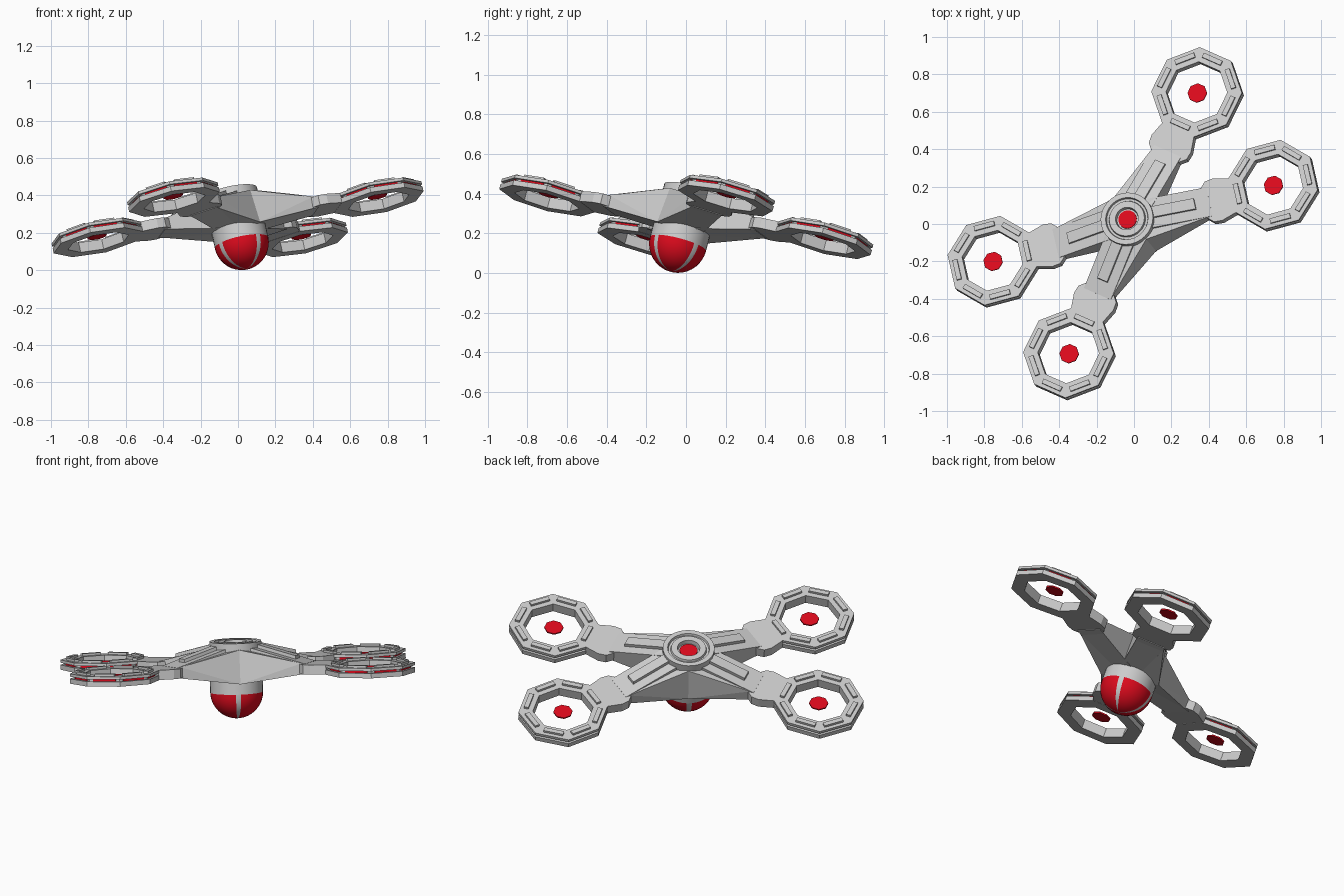
import bpy, bmesh, math
from mathutils import Matrix, Vector

if "Cube" in bpy.data.objects:
    bpy.data.objects.remove(bpy.data.objects["Cube"])

red = bpy.data.materials.new("red")
red.diffuse_color = (0.72, 0.003, 0.012, 1)
red.use_nodes = True
red.node_tree.nodes["Principled BSDF"].inputs["Base Color"].default_value = red.diffuse_color
grey = bpy.data.materials.new("grey")
grey.diffuse_color = (0.6, 0.6, 0.6, 1)
grey.use_nodes = True
grey.node_tree.nodes["Principled BSDF"].inputs["Base Color"].default_value = grey.diffuse_color

# The whole craft is banked: heading 39.5 deg, roll 18.6 deg
CRAFT = (Matrix.Translation((-0.003, 0.002, 0.285))
         @ Matrix.Rotation(math.radians(39.5), 4, 'Z')
         @ Matrix.Rotation(math.radians(-18.6), 4, 'X'))
HUB = Matrix.Translation((-0.01, 0, 0))
ARM_ANGLES = [math.radians(a) for a in (-25.5, 25.5, 154.5, 205.5)]
REACH = 0.784


def finish(name, bm, matrix, mats=(), smooth=False):
    bmesh.ops.remove_doubles(bm, verts=bm.verts, dist=1e-5)
    bmesh.ops.recalc_face_normals(bm, faces=bm.faces)
    me = bpy.data.meshes.new(name)
    bm.to_mesh(me)
    bm.free()
    ob = bpy.data.objects.new(name, me)
    bpy.context.collection.objects.link(ob)
    ob.matrix_world = CRAFT @ matrix
    for m in mats:
        me.materials.append(m)
    if smooth:
        bpy.ops.object.select_all(action='DESELECT')
        ob.select_set(True)
        bpy.context.view_layer.objects.active = ob
        bpy.ops.object.shade_smooth_by_angle(angle=math.radians(35))
    return ob


def lathe(name, profile, n, matrix=Matrix(), closed=False, pick=None, mats=(), smooth=False):
    """Revolve (r, z) points; pick(ring segment, side) gives the material slot."""
    bm = bmesh.new()
    step = 2 * math.pi / n
    rows = [[bm.verts.new((r * math.cos((i + 0.5) * step), r * math.sin((i + 0.5) * step), z))
             for i in range(n)] for r, z in profile]
    count = len(rows) if closed else len(rows) - 1
    for k in range(count):
        a, b = rows[k], rows[(k + 1) % len(rows)]
        for i in range(n):
            j = (i + 1) % n
            f = bm.faces.new((a[i], a[j], b[j], b[i]))
            f.material_index = pick(k, i) if pick else 0
    bmesh.ops.dissolve_degenerate(bm, dist=1e-5, edges=bm.edges)
    return finish(name, bm, matrix, mats, smooth)


def prism(name, outline, offset, matrix):
    """Extrude a flat outline along an offset vector."""
    bm = bmesh.new()
    f = bm.faces.new([bm.verts.new(p) for p in outline])
    ext = bmesh.ops.extrude_face_region(bm, geom=[f])
    bmesh.ops.translate(bm, vec=Vector(offset),
                        verts=[v for v in ext["geom"] if isinstance(v, bmesh.types.BMVert)])
    return finish(name, bm, matrix)


def bars(name, radius, z, size, matrix, mats=()):
    """One box on each of the eight ring sides."""
    bm = bmesh.new()
    for k in range(8):
        bmesh.ops.create_cube(bm, size=1, matrix=Matrix.Rotation(k * math.pi / 4, 4, 'Z')
                              @ Matrix.Translation((radius, 0, z)) @ Matrix.Diagonal((*size, 1)))
    return finish(name, bm, matrix, mats)


for n, ang in enumerate(ARM_ANGLES, 1):
    arm = Matrix.Rotation(ang, 4, 'Z')
    rotor = arm @ Matrix.Translation((REACH, 0, 0))

    # Tapered arm and the raised strip along its top
    w = 0.082
    side = [(0, 0.11), (0.12, 0.106), (0.43, 0.026), (0.43, -0.032), (0.39, -0.036), (0, -0.088)]
    prism(f"arm_{n}", [(s, -w, z) for s, z in side], (0, 2 * w, 0), arm)
    strip = [(0.11, 0.122), (0.14, 0.12), (0.355, 0.064), (0.355, 0.04), (0.11, 0.09)]
    prism(f"arm_strip_{n}", [(s, -0.03, z) for s, z in strip], (0, 0.06, 0), arm)

    # Sloping web filling the wide gap beside this arm
    sign = 1 if math.sin(ang) > 0 else -1
    edge = w if math.sin(ang) * math.cos(ang) > 0 else -w
    bm = bmesh.new()
    for p in [(0, 0, 0.108), (0, 0, -0.087), (0, sign * 0.148, 0.102), (0, sign * 0.172, -0.086),
              arm @ Vector((0.41, edge, 0.029)), arm @ Vector((0.40, edge, -0.035))]:
        bm.verts.new(p)
    bmesh.ops.convex_hull(bm, input=bm.verts)
    finish(f"body_web_{n}", bm, Matrix())

    # Flared joint between arm and rotor ring
    half = [(0.395, 0.08), (0.43, 0.115), (0.475, 0.12), (0.56, 0.096)]
    flare = half + [(s, -y) for s, y in reversed(half)]
    prism(f"arm_joint_{n}", [(s, y, -0.029) for s, y in flare], (0, 0, 0.054), arm)

    # Octagonal ring with a groove in its rim, red bars inside the groove
    ring = [(0.168, -0.03), (0.248, -0.03), (0.248, -0.003), (0.226, -0.003),
            (0.226, 0.009), (0.248, 0.009), (0.248, 0.025), (0.168, 0.025)]
    lathe(f"rotor_ring_{n}", ring, 8, rotor, closed=True)
    bars(f"ring_lights_{n}", 0.206, 0.003, (0.014, 0.13, 0.0118), rotor, (red,))

    # Raised bar on each side of the ring top
    bars(f"ring_bars_{n}", 0.196, 0.028, (0.026, 0.112, 0.02), rotor)

    # Red disc in the middle of the ring
    lathe(f"rotor_disc_{n}", [(0, 0.0), (0.053, 0.0), (0.053, 0.008), (0, 0.008)],
          8, rotor, mats=(red,))

# Round hub cap with groove and recessed centre
lathe("hub_cap", [(0, 0.05), (0.143, 0.05), (0.143, 0.137), (0.116, 0.137), (0.112, 0.124),
                  (0.1, 0.124), (0.096, 0.137), (0.062, 0.137), (0.058, 0.114), (0, 0.114)],
      32, HUB, smooth=True)
lathe("hub_light", [(0, 0.112), (0.05, 0.112), (0.05, 0.12), (0, 0.12)], 16, HUB, mats=(red,))

# Camera housing under the hub and its dome: red with four tapering grey stripes
R, C = 0.146, -0.146
lathe("camera_housing", [(0, -0.03), (R, -0.03), (R, C), (0, C)], 32, HUB, smooth=True)
dome = [(R * math.cos(t), C - R * math.sin(t)) for t in [k * math.pi / 20 for k in range(11)]]
lathe("camera_dome", dome, 32, HUB,
      pick=lambda k, i: 0 if i % 8 == 7 else 1, mats=(grey, red), smooth=True)
